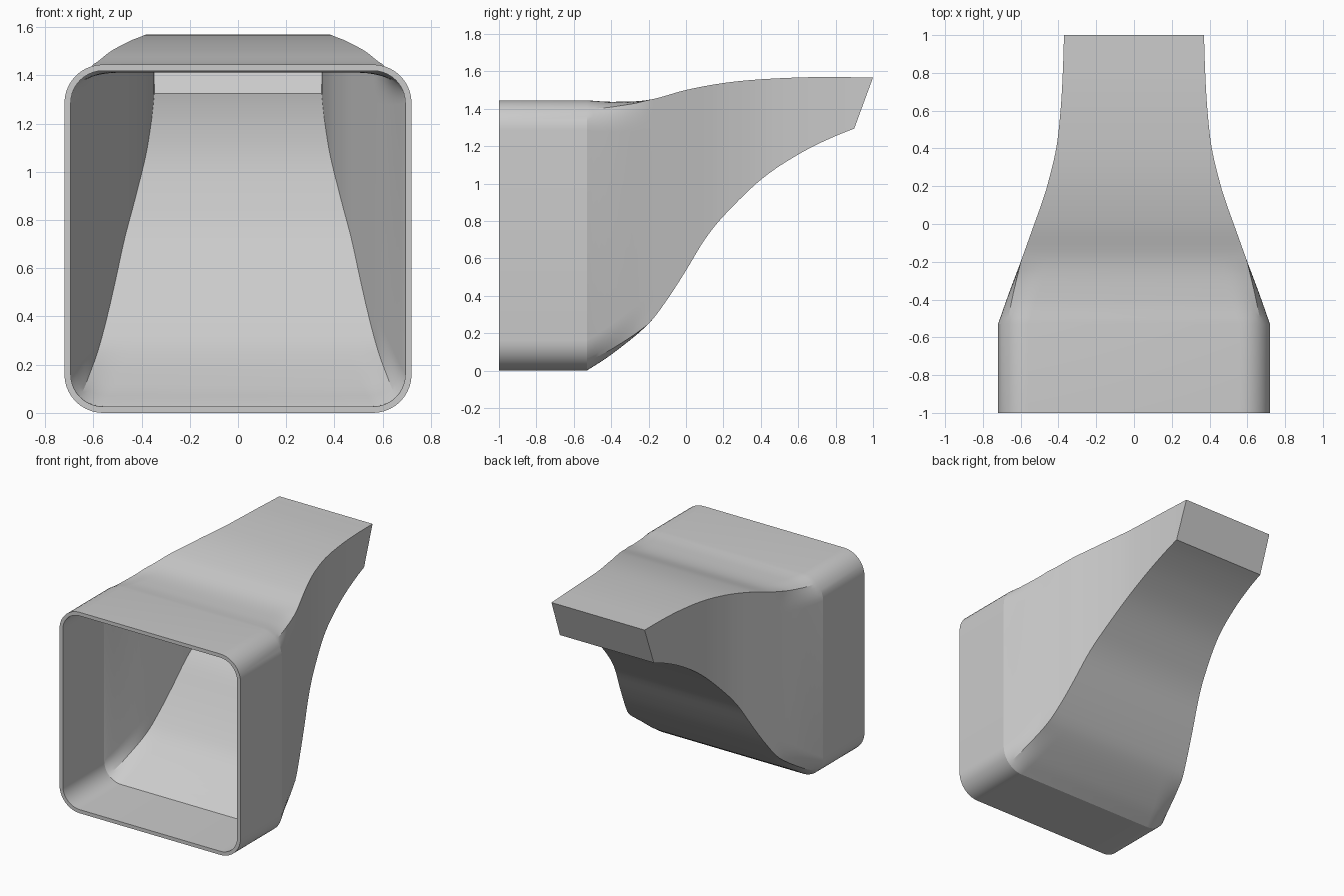
import bpy, bmesh, math
from mathutils import Vector

if "Cube" in bpy.data.objects:
    bpy.data.objects.remove(bpy.data.objects["Cube"], do_unlink=True)

FRONT, NECK, END = -1.0, -0.53, 1.02
WALL, CORNER, ARC = 0.026, 0.16, 10

# Profiles along the duct, from the end of the straight box to the outlet
HALF_WIDTH = [(NECK, .72), (-.36, .66), (-.2, .6), (0, .528), (.1, .492), (.2, .46),
              (.4, .412), (.6, .389), (.8, .377), (END, .37)]
TOP = [(NECK, 1.445), (-.4, 1.437), (-.2, 1.447), (0, 1.5), (.2, 1.537),
       (.4, 1.557), (.7, 1.569), (END, 1.566)]
BOTTOM = [(NECK, 0), (-.4, .085), (-.2, .25), (-.1, .38), (0, .535), (.1, .7), (.2, .825),
          (.4, 1.02), (.6, 1.155), (.8, 1.254), (END, 1.337)]


def sample(knots, y):
    """Smooth Hermite curve through the knots, constant before the first."""
    if y <= knots[0][0]:
        return knots[0][1]
    last = len(knots) - 1

    def slope(i):
        a, b = knots[max(i - 1, 0)], knots[min(i + 1, last)]
        return (b[1] - a[1]) / (b[0] - a[0])

    i = max(k for k in range(last) if knots[k][0] <= y)
    (y0, v0), (y1, v1) = knots[i], knots[i + 1]
    h = y1 - y0
    t = (y - y0) / h
    return (v0 * (1 + 2 * t) * (1 - t) ** 2 + slope(i) * h * t * (1 - t) ** 2
            + v1 * t * t * (3 - 2 * t) + slope(i + 1) * h * t * t * (t - 1))


def inset(knots, y):
    """Wall thickness measured across the duct where the wall slopes."""
    d = 0.01
    y = min(y, END - d)
    s = (sample(knots, y + d) - sample(knots, y - d)) / (2 * d)
    return WALL * math.sqrt(1 + s * s)


def section(y, inner):
    """Rounded rectangle whose corners sharpen behind the neck."""
    w, top, low = (sample(k, y) for k in (HALF_WIDTH, TOP, BOTTOM))
    r = CORNER
    if inner:
        w -= inset(HALF_WIDTH, y)
        top -= inset(TOP, y)
        low += inset(BOTTOM, y)
        r -= WALL
    r = min(r, (top - low) * 0.45)
    sharp = min(max((y - NECK) / 0.33, 0), 1)
    points = []
    for sx, sz, flip in ((1, 1, False), (-1, 1, True), (-1, -1, False), (1, -1, True)):
        corner = []
        for k in range(ARC + 1):
            f = k / ARC
            a = f * math.pi / 2
            px = math.cos(a) * (1 - sharp) + min(1, 2 - 2 * f) * sharp
            pz = math.sin(a) * (1 - sharp) + min(1, 2 * f) * sharp
            x = sx * (w - r + r * px)
            z = top - r + r * pz if sz > 0 else low + r - r * pz
            corner.append((x, y, z))
        points += corner[::-1] if flip else corner
    return points


def loft(bm, stations, inner):
    rings = [[bm.verts.new(p) for p in section(y, inner)] for y in stations]
    for a, b in zip(rings, rings[1:]):
        for i in range(len(a)):
            j = (i + 1) % len(a)
            bm.faces.new((a[i], a[j], b[j], b[i]))
    return rings[0]


bm = bmesh.new()
steps = 48
stations = [FRONT] + [NECK + (END - NECK) * i / steps for i in range(steps + 1)]
outer = loft(bm, stations, False)
inner = loft(bm, stations, True)

# Front rim
for i in range(len(outer)):
    j = (i + 1) % len(outer)
    bm.faces.new((outer[i], outer[j], inner[j], inner[i]))

# Slanted outlet: trim both skins, then join them with a flat rim
bmesh.ops.bisect_plane(bm, geom=bm.verts[:] + bm.edges[:] + bm.faces[:], dist=1e-5,
                       plane_co=Vector((0, 1, 1.567)), plane_no=Vector((0, .272, -.1)),
                       clear_outer=True)
bmesh.ops.bridge_loops(bm, edges=[e for e in bm.edges if e.is_boundary])
bmesh.ops.recalc_face_normals(bm, faces=bm.faces[:])

mesh = bpy.data.meshes.new("duct_adapter")
bm.to_mesh(mesh)
bm.free()
duct = bpy.data.objects.new("duct_adapter", mesh)
bpy.context.collection.objects.link(duct)

# Plain grey plastic
grey = bpy.data.materials.new("plain_grey")
grey.use_nodes = True
colour = (0.6, 0.6, 0.6, 1)
grey.diffuse_color = colour
grey.node_tree.nodes["Principled BSDF"].inputs["Base Color"].default_value = colour
mesh.materials.append(grey)

bpy.ops.object.select_all(action="DESELECT")
duct.select_set(True)
bpy.context.view_layer.objects.active = duct
bpy.ops.object.shade_smooth_by_angle(angle=math.radians(16))
